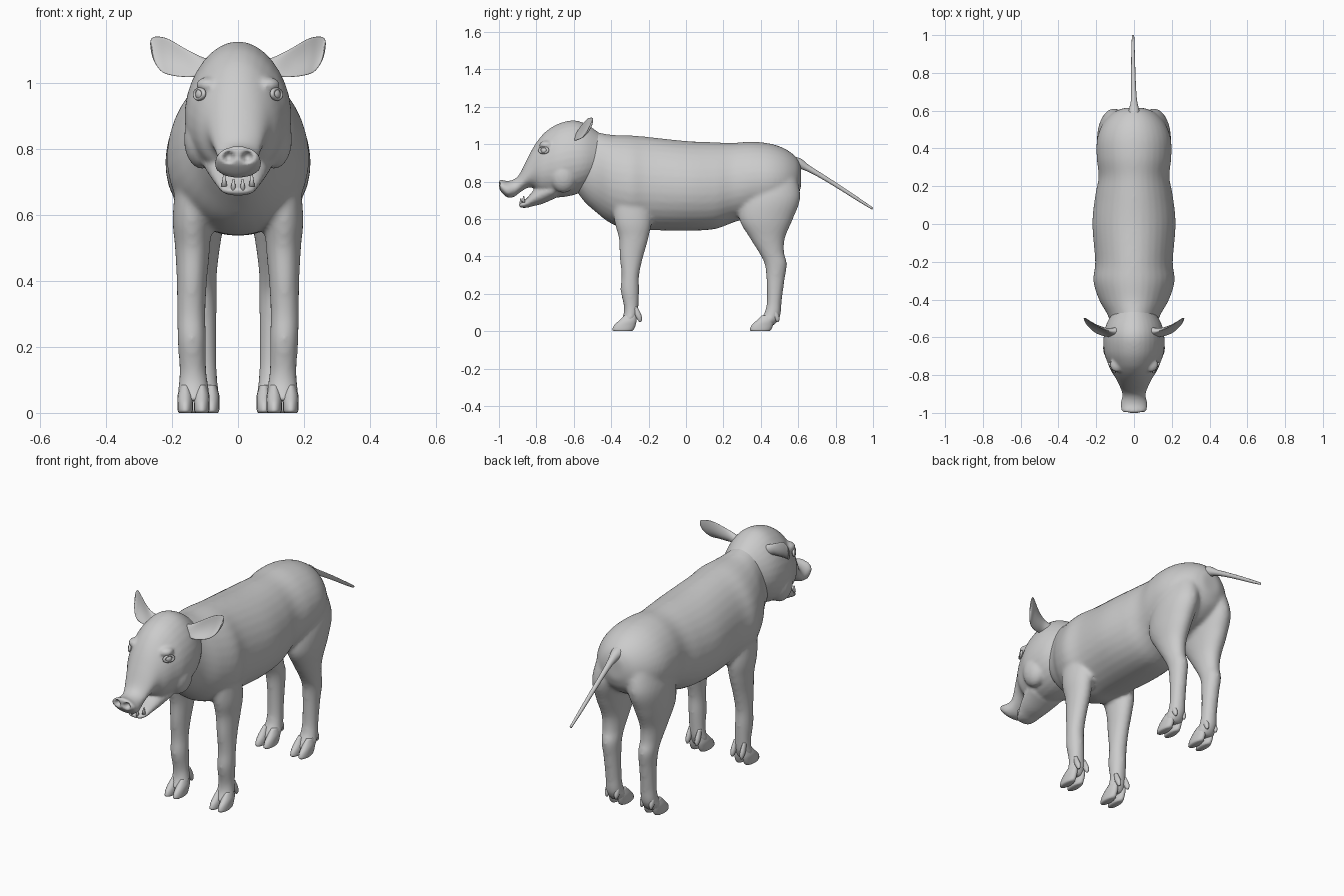
import bpy, bmesh, math
from mathutils import Vector

if "Cube" in bpy.data.objects:
    bpy.data.objects.remove(bpy.data.objects["Cube"])

N = 32


def catmull(rows, steps=5):
    """Smoothly interpolate a list of equal-length number rows."""
    out = []
    for i in range(len(rows) - 1):
        a, b, c, d = (rows[max(0, min(len(rows) - 1, i + k))] for k in (-1, 0, 1, 2))
        for s in range(steps):
            t = s / steps
            out.append([0.5 * (2 * q + (r - p) * t + (2 * p - 5 * q + 4 * r - w) * t * t
                               + (3 * q - p - 3 * r + w) * t ** 3) for p, q, r, w in zip(a, b, c, d)])
    return out + [list(rows[-1])]


def skin(bm, rings):
    """Bridge rings of points into a closed tube."""
    vs = [[bm.verts.new(p) for p in ring] for ring in rings]
    n = len(vs[0])
    for a, b in zip(vs, vs[1:]):
        for i in range(n):
            j = (i + 1) % n
            bm.faces.new((a[i], a[j], b[j], b[i]))
    bm.faces.new(vs[0])
    bm.faces.new(vs[-1][::-1])


def angles(n=N):
    return [2 * math.pi * i / n for i in range(n)]


def trunk(bm, rows, egg=0.0):
    """Rows along y: (y, top, bottom, half width); egg widens the lower half."""
    skin(bm, [[(w * math.cos(t) * (1 - egg * math.sin(t)), y, (a + b) / 2 + (a - b) / 2 * math.sin(t))
               for t in angles()] for y, a, b, w in catmull(rows)])


def limb(bm, rows, side, n=N):
    """Rows along z: (z, x, front y, back y, half width)."""
    skin(bm, [[(side * (x + w * math.cos(t)), (a + b) / 2 + (b - a) / 2 * math.sin(t), z)
               for t in angles(n)] for z, x, a, b, w in catmull(rows)])


def finish(bm, name, voxel=None, smooth=5):
    bmesh.ops.recalc_face_normals(bm, faces=bm.faces)
    me = bpy.data.meshes.new(name)
    bm.to_mesh(me)
    bm.free()
    ob = bpy.data.objects.new(name, me)
    bpy.context.collection.objects.link(ob)
    bpy.ops.object.select_all(action='DESELECT')
    ob.select_set(True)
    bpy.context.view_layer.objects.active = ob
    if voxel:
        m = ob.modifiers.new("fuse", 'REMESH')
        m.mode, m.voxel_size = 'VOXEL', voxel
        m = ob.modifiers.new("soften", 'SMOOTH')
        m.factor, m.iterations = 0.5, smooth
        bpy.ops.object.convert(target='MESH')
    bpy.ops.object.shade_smooth()
    return ob


# torso and legs, fused into one skin
bm = bmesh.new()
trunk(bm, [(-.62, 1.04, .80, .09), (-.55, 1.075, .70, .115), (-.48, 1.065, .635, .14),
           (-.4, 1.05, .575, .185), (-.3, 1.047, .54, .215), (-.2, 1.038, .54, .205),
           (0, 1.017, .537, .22), (.15, 1.01, .545, .205), (.25, 1.007, .58, .187),
           (.35, 1.013, .61, .197), (.45, 1.003, .63, .195), (.53, .975, .66, .165),
           (.59, .93, .71, .11), (.615, .885, .77, .05)], egg=.08)
front_leg = [(.78, .12, -.4, -.2, .06), (.6, .138, -.385, -.185, .06), (.5, .138, -.36, -.2, .053),
             (.4, .14, -.355, -.228, .046), (.3, .142, -.345, -.25, .043), (.22, .14, -.35, -.25, .043),
             (.13, .137, -.332, -.254, .041), (.08, .135, -.337, -.258, .046), (.035, .135, -.36, -.275, .046)]
rear_leg = [(.86, .085, .37, .58, .07), (.72, .105, .3, .612, .088), (.6, .115, .285, .572, .077),
            (.5, .115, .34, .53, .06), (.42, .113, .39, .525, .049), (.36, .11, .42, .54, .046),
            (.28, .107, .43, .528, .042), (.16, .105, .432, .512, .04), (.1, .105, .42, .508, .043),
            (.06, .105, .395, .495, .047), (.03, .105, .38, .47, .045)]
for s in (1, -1):
    limb(bm, front_leg, s)
    limb(bm, rear_leg, s)
finish(bm, "body", voxel=.01, smooth=8)

# head: skull with snout plus lower jaw
bm = bmesh.new()
trunk(bm, [(-1.0, .803, .765, .045), (-.99, .81, .747, .064), (-.955, .803, .715, .071),
           (-.92, .812, .718, .063), (-.89, .84, .74, .064), (-.85, .92, .765, .08),
           (-.815, .985, .765, .097), (-.78, 1.035, .73, .12), (-.74, 1.075, .72, .137),
           (-.68, 1.11, .715, .157), (-.6, 1.127, .728, .16), (-.53, 1.105, .76, .145),
           (-.45, 1.05, .82, .1)], egg=.12)
trunk(bm, [(-.895, .68, .67, .025), (-.88, .687, .66, .046), (-.85, .712, .66, .06),
           (-.82, .748, .668, .073), (-.77, .79, .68, .09), (-.7, .82, .71, .11)])
# cheek bulges and brow ridges
for s in (1, -1):
    for c, r, sc in (((.108, -.655, .83), .075, (.75, 1, 1.2)), ((.088, -.745, .995), .04, (1, 1, .6))):
        vs = bmesh.ops.create_uvsphere(bm, u_segments=20, v_segments=12, radius=r)['verts']
        for v in vs:
            v.co = Vector((s * c[0], c[1], c[2])) + Vector(v.co[i] * sc[i] for i in range(3))
head = finish(bm, "head", voxel=.008, smooth=5)
# nostrils pressed into the snout disc
for v in head.data.vertices:
    for s in (1, -1):
        d = (v.co - Vector((s * .028, -.995, .777))).length
        if d < .02:
            v.co.y += .028 * (1 - (d / .02) ** 2)

for s in (1, -1):
    side = "left" if s > 0 else "right"

    # ear: flattened, cupped leaf running outwards
    bm = bmesh.new()
    up = Vector((s * .12, .42, .9)).normalized()
    out = Vector((s * .5, .85, -.35)).normalized()
    rings = []
    for x, y, z, h, th, cup in catmull([(.075, -.57, 1.035, .035, .025, 0), (.12, -.575, 1.05, .036, .02, .008),
                                        (.165, -.565, 1.06, .05, .013, .02), (.21, -.545, 1.075, .062, .009, .022),
                                        (.24, -.525, 1.085, .06, .007, .016), (.258, -.512, 1.098, .042, .005, .008),
                                        (.264, -.508, 1.11, .016, .003, 0)]):
        rings.append([Vector((s * x, y, z)) + up * h * math.cos(t)
                      + out * (th * math.sin(t) - cup * math.cos(t) ** 2 + cup * .5) for t in angles(24)])
    skin(bm, rings)
    finish(bm, side + "_ear")

    # eye with lid ring
    bm = bmesh.new()
    bmesh.ops.create_uvsphere(bm, u_segments=20, v_segments=12, radius=.021)
    eye = finish(bm, side + "_eye")
    eye.location = (s * .108, -.755, .966)
    bpy.ops.mesh.primitive_torus_add(major_radius=.022, minor_radius=.007, major_segments=28, minor_segments=10)
    lid = bpy.context.object
    lid.name = side + "_eyelid"
    lid.scale = (1.15, .7, 1)
    lid.rotation_euler = Vector((s * .85, -.5, .1)).to_track_quat('Z', 'Y').to_euler()
    lid.location = (s * .117, -.761, .967)
    bpy.ops.object.shade_smooth()

    # lower teeth
    for k, (x, y, z) in enumerate(((.042, -.868, .705), (.014, -.883, .692))):
        bpy.ops.mesh.primitive_cone_add(vertices=12, radius1=.009, radius2=.003, depth=.035,
                                        location=(s * x, y, z))
        bpy.context.object.name = f"{side}_tooth_{k + 1}"
        bpy.ops.object.shade_smooth()

    # cloven hooves and dewclaws
    for leg, fx, fy in (("front", .135, 0.0), ("rear", .105, .735)):
        bm = bmesh.new()
        for o in (-.025, .025):
            x, e = fx + o, fy
            limb(bm, [(0.0, x, e - .385, e - .29, .019), (.008, x, e - .393, e - .28, .023),
                      (.03, x, e - .385, e - .27, .024), (.055, x, e - .36, e - .265, .023),
                      (.085, x, e - .33, e - .265, .014)], s, 16)
            x = fx + o * 1.1
            limb(bm, [(.05, x, e - .25, e - .24, .005), (.065, x, e - .262, e - .235, .011),
                      (.09, x, e - .275, e - .24, .013), (.13, x, e - .285, e - .26, .008)], s, 12)
        finish(bm, f"{side}_{leg}_hoof")

# tail
bm = bmesh.new()
skin(bm, [[(x + r * math.cos(t), y + .5 * r * math.sin(t), z + .87 * r * math.sin(t)) for t in angles(16)]
          for x, y, z, r in catmull([(0, .56, .9, .04), (0, .605, .895, .028), (0, .65, .872, .017),
                                     (-.002, .72, .832, .013), (-.004, .82, .77, .011),
                                     (-.005, .92, .705, .009), (-.005, .998, .655, .006)])])
finish(bm, "tail")
